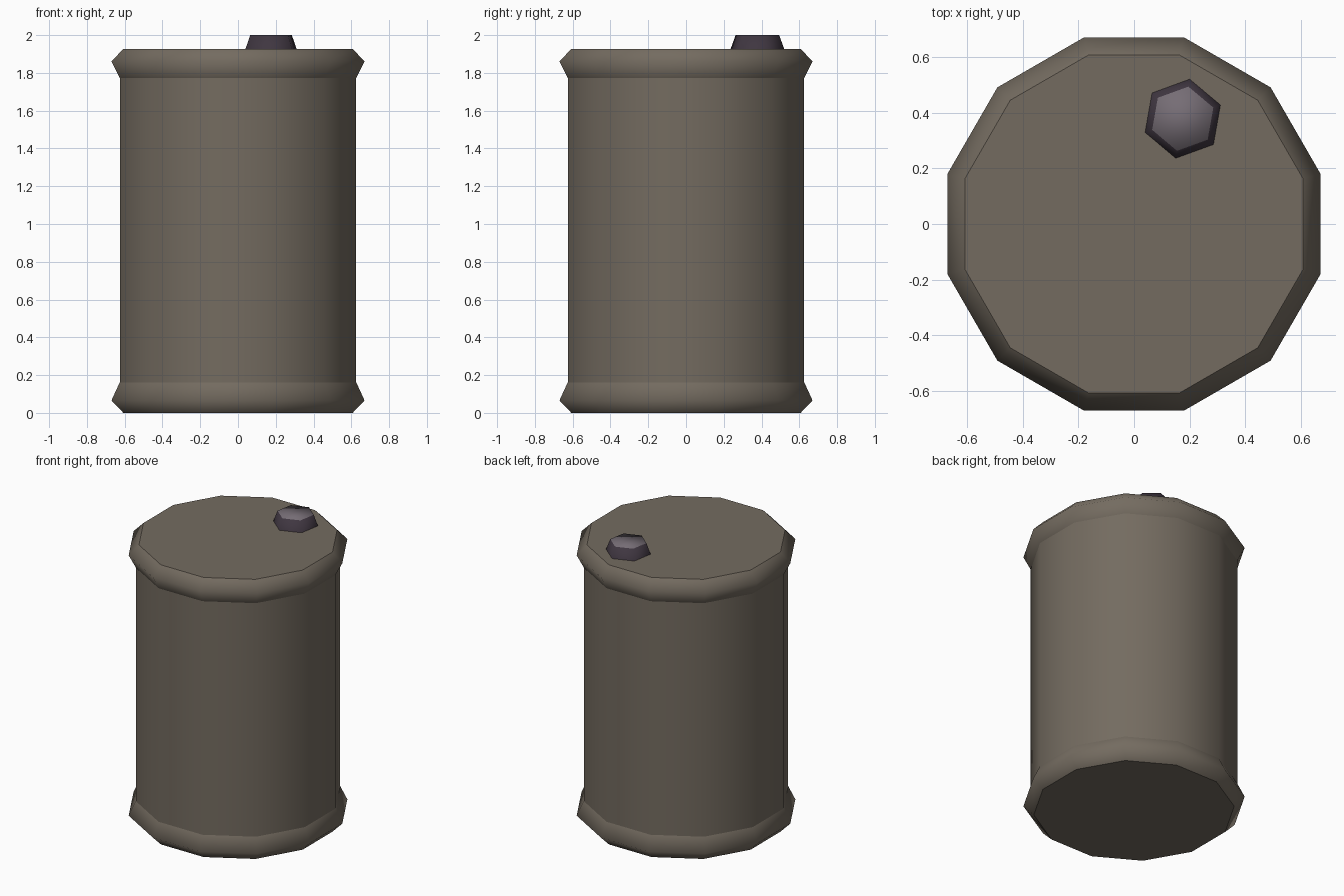
import bpy, math

if "Cube" in bpy.data.objects:
    bpy.data.objects.remove(bpy.data.objects["Cube"])

def material(name, rgb):
    m = bpy.data.materials.new(name)
    m.diffuse_color = (*rgb, 1)
    m.use_nodes = True
    m.node_tree.nodes["Principled BSDF"].inputs["Base Color"].default_value = m.diffuse_color
    return m

barrel_mat = material("weathered_grey_brown", (0.174, 0.148, 0.117))
cap_mat = material("dark_plum", (0.050, 0.037, 0.052))
cap_top_mat = material("pale_mauve_grey", (0.180, 0.153, 0.178))

def lathe(name, profile, sides, start, mats, centre=(0, 0), smooth=True,
          bottom=False, top=False, top_index=0):
    """Turn a (radius, z) profile into an n-sided shell with optional ends."""
    verts, faces = [], []
    for r, z in profile:
        for i in range(sides):
            a = math.radians(start) + 2 * math.pi * i / sides
            verts.append((centre[0] + r * math.cos(a), centre[1] + r * math.sin(a), z))
    for k in range(len(profile) - 1):
        for i in range(sides):
            j = (i + 1) % sides
            b = k * sides
            faces.append((b + i, b + j, b + sides + j, b + sides + i))
    if bottom:
        faces.append(tuple(reversed(range(sides))))
    if top:
        faces.append(tuple(range(len(verts) - sides, len(verts))))
    me = bpy.data.meshes.new(name)
    me.from_pydata(verts, [], faces)
    for m in mats:
        me.materials.append(m)
    for p in me.polygons:
        p.use_smooth = smooth
    if top:
        me.polygons[-1].material_index = top_index
    ob = bpy.data.objects.new(name, me)
    bpy.context.collection.objects.link(ob)
    return ob

# Twelve-sided barrel: sizes are across the flats, so convert to corner radius
C = 1 / math.cos(math.radians(15))
END, BULGE, WALL, TOP = 0.607 * C, 0.67 * C, 0.626 * C, 1.927

def drum(name, profile, **kw):
    return lathe(name, profile, 12, 15, [barrel_mat], **kw)

drum("barrel_body", [(WALL, 0.162), (WALL, TOP - 0.155)])
drum("bottom_rim", [(END, 0), (BULGE, 0.066), (WALL, 0.162)])
drum("top_rim", [(WALL, TOP - 0.155), (BULGE, TOP - 0.066), (END, TOP)])

# Flat end plates
drum("barrel_base", [(END, 0)], smooth=False, bottom=True)
drum("barrel_lid", [(END, TOP)], smooth=False, top=True)

# Hexagonal filler cap with a paler top
lathe("filler_cap", [(0.144, TOP), (0.117, 2.0)], 6, 20, [cap_mat, cap_top_mat],
      centre=(0.175, 0.378), top=True, top_index=1)
